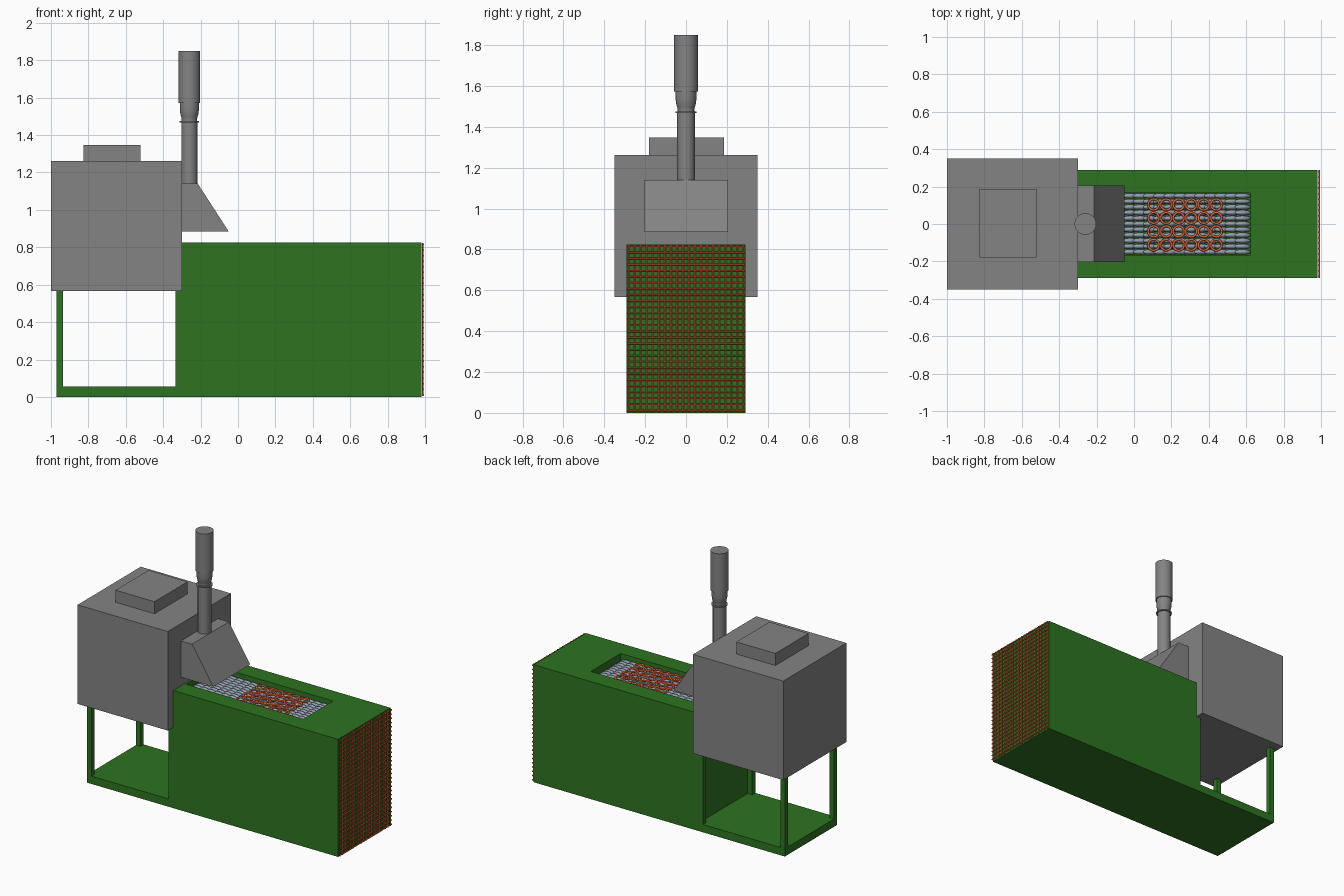
import bpy, bmesh, math
from mathutils import Matrix, Vector

if "Cube" in bpy.data.objects:
    bpy.data.objects.remove(bpy.data.objects["Cube"])


def material(name, rgb):
    m = bpy.data.materials.new(name)
    m.diffuse_color = (*rgb, 1)
    m.use_nodes = True
    m.node_tree.nodes["Principled BSDF"].inputs["Base Color"].default_value = m.diffuse_color
    return m


GREEN = material("green_paint", (0.026, 0.175, 0.015))
ORANGE = material("hot_orange", (0.8, 0.13, 0.04))
STEEL = material("pale_steel", (0.3, 0.35, 0.43))
GREY = material("grey_metal", (0.23, 0.23, 0.23))


def finish(name, bm, mat, smooth=False):
    bmesh.ops.recalc_face_normals(bm, faces=bm.faces)
    me = bpy.data.meshes.new(name)
    bm.to_mesh(me)
    bm.free()
    ob = bpy.data.objects.new(name, me)
    bpy.context.collection.objects.link(ob)
    me.materials.append(mat)
    if smooth:
        bpy.context.view_layer.objects.active = ob
        ob.select_set(True)
        bpy.ops.object.shade_smooth_by_angle(angle=math.radians(40))
        ob.select_set(False)
    return ob


def add_box(bm, lo, hi):
    lo, hi = Vector(lo), Vector(hi)
    mat = Matrix.Translation((lo + hi) / 2) @ Matrix.Diagonal((*(hi - lo), 1))
    bmesh.ops.create_cube(bm, size=1, matrix=mat)


def box(name, lo, hi, mat):
    bm = bmesh.new()
    add_box(bm, lo, hi)
    return finish(name, bm, mat)


def add_ring(bm, c, R, r, segs=28, sides=14):
    # torus lying flat around c
    grid = []
    for i in range(segs):
        a = 2 * math.pi * i / segs
        row = []
        for j in range(sides):
            b = 2 * math.pi * j / sides
            d = R + r * math.cos(b)
            row.append(bm.verts.new(c + Vector((d * math.cos(a), d * math.sin(a), r * math.sin(b)))))
        grid.append(row)
    for i in range(segs):
        p, q = grid[i], grid[(i + 1) % segs]
        for j in range(sides):
            k = (j + 1) % sides
            bm.faces.new((p[j], p[k], q[k], q[j]))


def add_wire(bm, c, length, axis, r=0.0042):
    rot = Matrix.Rotation(math.pi / 2, 4, "X") if axis == "Y" else Matrix()
    bmesh.ops.create_cone(bm, cap_ends=True, segments=16, radius1=r, radius2=r,
                          depth=length, matrix=Matrix.Translation(c) @ rot)


# main green body with a shallow tray sunk into the top
bm = bmesh.new()
add_box(bm, (-0.30, -0.29, 0), (0.98, 0.29, 0.825))
bm.faces.ensure_lookup_table()
top = max(bm.faces, key=lambda f: f.calc_center_median().z)
bmesh.ops.inset_region(bm, faces=[top], thickness=0.01)
for v in top.verts:
    v.co.x = 0.623 if v.co.x > 0.3 else -0.285
    v.co.y = math.copysign(0.165, v.co.y)
ext = bmesh.ops.extrude_face_region(bm, geom=[top])
for v in ext["geom"]:
    if isinstance(v, bmesh.types.BMVert):
        v.co.z = 0.745
if top.is_valid:
    bmesh.ops.delete(bm, geom=[top], context="FACES_ONLY")
finish("body", bm, GREEN)

# open stand under the grey housing
box("stand_base", (-0.97, -0.29, 0), (-0.30, 0.29, 0.055), GREEN)
for x in (-0.97, -0.335):
    for s in (-1, 1):
        y0, y1 = sorted((s * 0.29, s * 0.255))
        box("stand_post", (x, y0, 0.055), (x + 0.035, y1, 0.57), GREEN)

# grey housing and lid
box("housing", (-1, -0.35, 0.567), (-0.30, 0.35, 1.262), GREY)
box("housing_lid", (-0.825, -0.18, 1.262), (-0.522, 0.187, 1.347), GREY)

# sloped hood
bm = bmesh.new()
prof = [(-0.30, 0.885), (-0.05, 0.885), (-0.215, 1.14), (-0.30, 1.14)]
f = bm.faces.new([bm.verts.new((x, -0.203, z)) for x, z in prof])
g = bmesh.ops.extrude_face_region(bm, geom=[f])["geom"]
bmesh.ops.translate(bm, vec=(0, 0.409, 0),
                    verts=[v for v in g if isinstance(v, bmesh.types.BMVert)])
finish("hood", bm, GREY)

# chimney, turned from one profile
bm = bmesh.new()
prof = [(0, 1.13), (0.043, 1.13), (0.043, 1.467), (0.052, 1.467), (0.052, 1.476),
        (0.041, 1.476), (0.041, 1.488), (0.044, 1.498), (0.048, 1.512), (0.051, 1.535),
        (0.051, 1.572), (0.058, 1.572), (0.058, 1.85), (0, 1.85)]
vs = [bm.verts.new((r - 0.26, 0, z)) for r, z in prof]
es = [bm.edges.new(p) for p in zip(vs, vs[1:])]
bmesh.ops.spin(bm, geom=vs + es, cent=(-0.26, 0, 0), axis=(0, 0, 1),
               angle=2 * math.pi, steps=32)
bmesh.ops.remove_doubles(bm, verts=bm.verts, dist=1e-5)
finish("chimney", bm, GREY, True)

# pale slender pieces packed in rows in the tray
bm = bmesh.new()
for i in range(16):
    for j in range(11):
        m = (Matrix.Translation((-0.238 + i * 0.0545, -0.15 + j * 0.03, 0.772))
             @ Matrix.Rotation(0.3, 4, "Y") @ Matrix.Diagonal((0.046, 0.0145, 0.024, 1)))
        bmesh.ops.create_uvsphere(bm, u_segments=18, v_segments=12, radius=1, matrix=m)
finish("tray_filling", bm, STEEL, True)

# glowing rings on the filling
bm = bmesh.new()
for i in range(6):
    for j in range(4):
        add_ring(bm, Vector((0.105 + i * 0.067, -0.112 + j * 0.072, 0.805)), 0.029, 0.006)
finish("burner_rings", bm, ORANGE, True)

# wire screen on the end: uprights crossed by level wires
bm = bmesh.new()
for i in range(20):
    add_wire(bm, (0.9875, -0.28 + 0.56 * i / 19, 0.414), 0.82, "Z")
for k in range(28):
    add_wire(bm, (0.9915, 0, 0.012 + 0.803 * k / 27), 0.576, "Y")
finish("wire_screen", bm, ORANGE, True)
